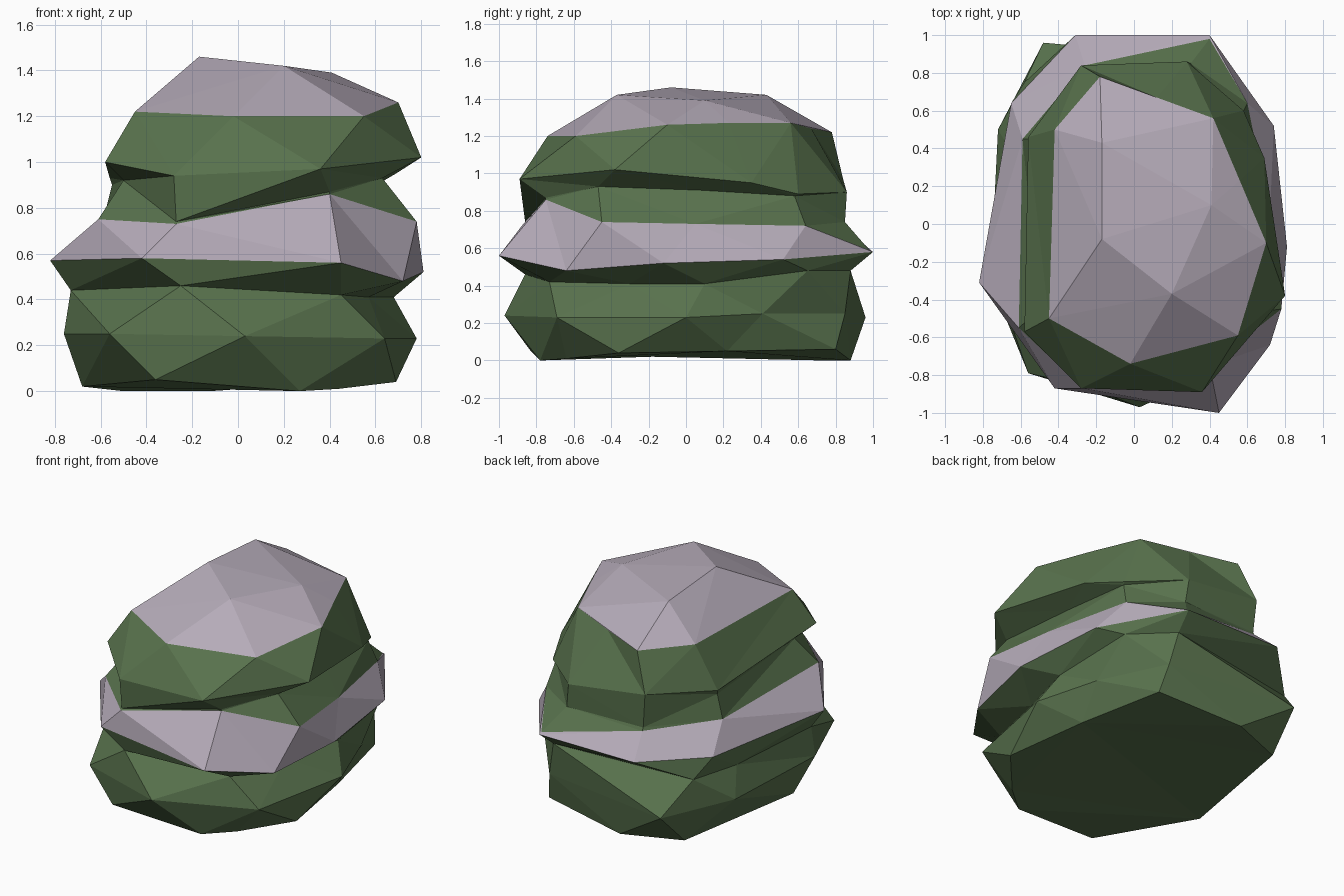
import bpy
import bmesh
from mathutils import Vector

cube = bpy.data.objects.get("Cube")
if cube:
    bpy.data.objects.remove(cube, do_unlink=True)


def make_material(name, colour):
    mat = bpy.data.materials.new(name)
    mat.use_nodes = True
    mat.diffuse_color = colour
    mat.node_tree.nodes["Principled BSDF"].inputs["Base Color"].default_value = colour
    return mat


moss = make_material("moss green", (0.098, 0.168, 0.074, 1))
stone = make_material("pale lilac stone", (0.46, 0.405, 0.48, 1))


def ring(*points):
    return [Vector(p) for p in points]


def add_object(name, bm, mat):
    mesh = bpy.data.meshes.new(name)
    bm.to_mesh(mesh)
    bm.free()
    mesh.materials.append(mat)
    obj = bpy.data.objects.new(name, mesh)
    bpy.context.collection.objects.link(obj)
    return obj


def loft(name, rings, mat, close_bottom=False):
    """Skin a stack of outlines with flat triangular facets."""
    bm = bmesh.new()
    rows = [[bm.verts.new(p) for p in outline] for outline in rings]
    for low, high in zip(rows, rows[1:]):
        for i in range(len(low)):
            j = (i + 1) % len(low)
            bm.faces.new((low[i], low[j], high[j], high[i]))
    if close_bottom:
        bm.faces.new(list(reversed(rows[0])))
    bmesh.ops.triangulate(bm, faces=bm.faces[:], quad_method='SHORT_EDGE')
    return add_object(name, bm, mat)


def hull(name, points, mat):
    """Faceted convex lump around a few points."""
    bm = bmesh.new()
    for p in points:
        bm.verts.new(p)
    bmesh.ops.convex_hull(bm, input=bm.verts[:])
    bmesh.ops.recalc_face_normals(bm, faces=bm.faces[:])
    return add_object(name, bm, mat)


# Outlines run from the -x side, across the front, around to the back.
# Lower rock: foot, bulge and the pinch under the band
foot = ring((-.68, -.18, .02), (-.36, -.83, .05), (.27, -.78, 0),
            (.44, -.64, .01), (.69, -.36, .04), (.6, .22, .05),
            (.47, .8, .06), (-.12, .88, 0), (-.5, .73, 0))
base_bulge = ring((-.76, -.3, .25), (-.56, -.79, .25), (.03, -.97, .24),
                  (.64, -.69, .23), (.78, 0, .23), (.64, .41, .25),
                  (.43, .85, .25), (-.48, .96, .23), (-.72, .5, .25))
lower_neck = ring((-.73, -.3, .44), (-.25, -.86, .46), (.45, -.73, .42),
                  (.57, -.3, .41), (.68, .1, .41), (.62, .65, .48),
                  (.38, .88, .48), (-.58, .75, .44), (-.66, .4, .43))

# Pale band: widest rim and upper edge
band_rim = ring((-.82, -.31, .57), (-.42, -.87, .58), (.45, -1, .56),
                (.72, -.64, .48), (.81, -.12, .52), (.74, .52, .54),
                (.4, 1, .58), (-.31, 1, .58), (-.65, .64, .57))
band_top = ring((-.61, -.55, .75), (-.27, -.87, .73), (.4, -.75, .86),
                (.78, -.45, .74), (.72, .05, .73), (.6, .64, .72),
                (.4, .98, .59), (-.26, .84, .72), (-.59, .45, .74))

# Upper rock: pinch, overhanging rim and crown edge
upper_neck = ring((-.5, -.45, .92), (-.27, -.86, .74), (.4, -.75, .87),
                  (.63, -.47, .93), (.6, .08, .91), (.57, .58, .88),
                  (.3, .85, .74), (-.26, .83, .74), (-.55, .45, .9))
upper_rim = ring((-.58, -.57, 1), (-.28, -.87, .94), (.36, -.89, .97),
                 (.8, -.38, 1.02), (.69, .35, .95), (.58, .6, .89),
                 (.28, .86, .9), (-.28, .84, .97), (-.56, .46, .93))
crown_edge = ring((-.45, -.5, 1.22), (-.02, -.74, 1.2), (.55, -.59, 1.2),
                  (.7, -.1, 1.26), (.56, .23, 1.27), (.42, .56, 1.27),
                  (.12, .67, 1.24), (-.18, .78, 1.22), (-.42, .5, 1.22))
crown_peaks = ring((-.17, -.08, 1.46), (.2, -.37, 1.42), (.41, .1, 1.39), (-.17, .43, 1.42))

# Parts, bottom to top
loft("lower_rock", [foot, base_bulge, lower_neck, band_rim], moss, close_bottom=True)
loft("middle_band", [band_rim, band_top], stone)
loft("upper_rock", [band_top, upper_neck, upper_rim, crown_edge], moss)
hull("crown", crown_edge + crown_peaks, stone)
